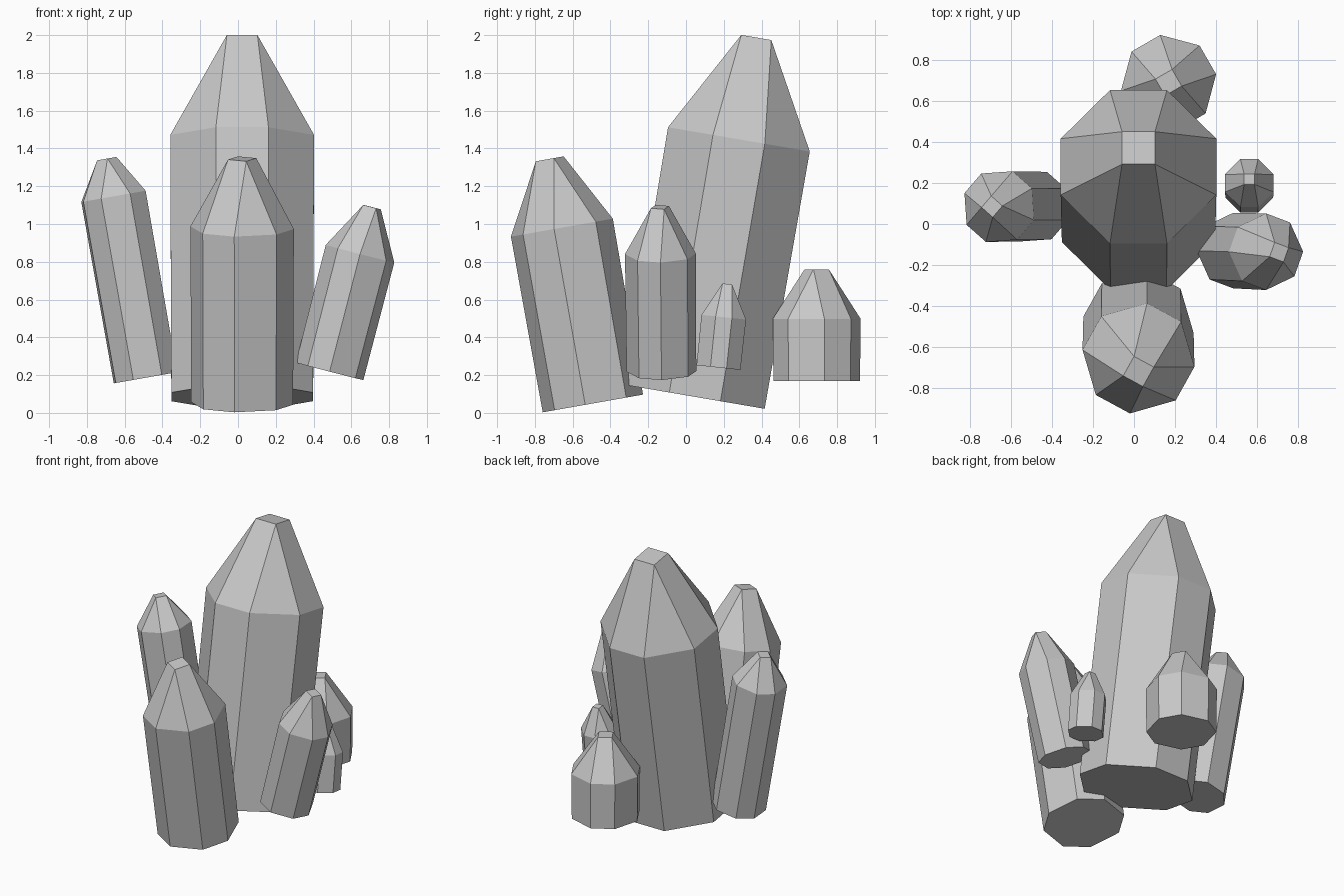
import bpy
import bmesh
from math import radians
from mathutils import Matrix

cube = bpy.data.objects.get("Cube")
if cube:
    bpy.data.objects.remove(cube, do_unlink=True)

# One plain stone colour
stone = bpy.data.materials.new("grey_stone")
stone.use_nodes = True
colour = (0.58, 0.58, 0.58, 1)
stone.diffuse_color = colour
stone.node_tree.nodes["Principled BSDF"].inputs["Base Color"].default_value = colour

HALF_WIDTH, HALF_EDGE, HALF_TOP = 0.3825, 0.14, 0.081


def crystal(name, base, size, body, tip, lean_x=0, lean_y=0, twist=0):
    """Eight-sided prism whose tip narrows to a small square; leans are degrees toward +x and +y."""
    bm = bmesh.new()

    def octagon(z, scale):
        ring = []
        for quarter in range(4):
            turn = Matrix.Rotation(radians(90 * quarter), 4, 'Z')
            for side in (-1, 1):
                co = turn @ Matrix.Translation((HALF_WIDTH * scale, side * HALF_EDGE * scale, z))
                ring.append(bm.verts.new(co.translation))
        return ring

    foot = octagon(0, size * 0.985)
    shoulder = octagon(body, size)
    half = HALF_TOP * size
    top = [bm.verts.new((x * half, y * half, body + tip))
           for x, y in ((1, -1), (1, 1), (-1, 1), (-1, -1))]

    # Prism walls
    for i in range(8):
        j = (i + 1) % 8
        bm.faces.new((foot[i], foot[j], shoulder[j], shoulder[i]))
    # Tip: four sloping quads with triangles between them
    for q in range(4):
        a, b, c = shoulder[2 * q], shoulder[2 * q + 1], shoulder[(2 * q + 2) % 8]
        after = top[(q + 1) % 4]
        bm.faces.new((a, b, after, top[q]))
        bm.faces.new((b, c, after))
    bm.faces.new(top)
    bm.faces.new(foot[::-1])
    bmesh.ops.recalc_face_normals(bm, faces=bm.faces)

    bm.transform(Matrix.Rotation(radians(lean_x), 4, 'Y')
                 @ Matrix.Rotation(radians(-lean_y), 4, 'X')
                 @ Matrix.Rotation(radians(twist), 4, 'Z'))
    mesh = bpy.data.meshes.new(name)
    bm.to_mesh(mesh)
    bm.free()
    mesh.materials.append(stone)
    obj = bpy.data.objects.new(name, mesh)
    obj.location = base
    bpy.context.collection.objects.link(obj)


# Tall centre crystal and the smaller ones around it
crystal("main_crystal", (0.022, 0.047, 0.085), 0.995, 1.383, 0.547, lean_y=9.7)
crystal("front_crystal", (0.022, -0.493, 0.05), 0.68, 0.945, 0.37, lean_y=-10, twist=-28.8)
crystal("right_crystal", (-0.49, 0.085, 0.186), 0.454, 0.975, 0.203, lean_x=-10, twist=49)
crystal("left_crystal", (0.485, -0.13, 0.22), 0.46, 0.643, 0.255, lean_x=14.5, lean_y=-0.5, twist=-20)
crystal("back_crystal", (0.169, 0.692, 0.17), 0.58, 0.328, 0.262, twist=30)
crystal("small_crystal", (0.564, 0.172, 0.24), 0.31, 0.268, 0.177, lean_y=6)
